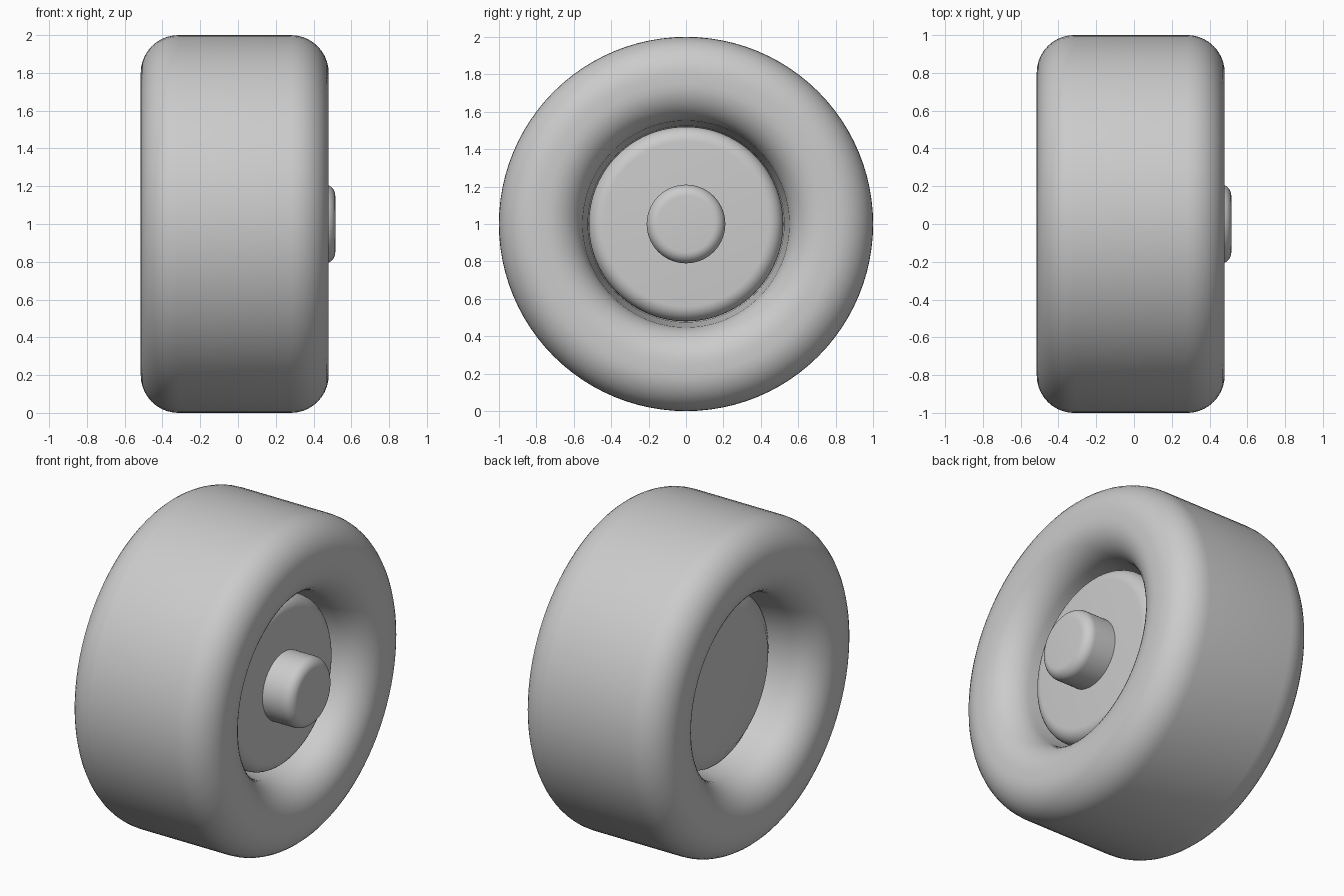
import bpy, bmesh, math

if "Cube" in bpy.data.objects:
    bpy.data.objects.remove(bpy.data.objects["Cube"])

SEGMENTS = 96

grey = bpy.data.materials.new("light grey")
grey.diffuse_color = (0.6, 0.6, 0.6, 1)
grey.use_nodes = True
grey.node_tree.nodes["Principled BSDF"].inputs["Base Color"].default_value = grey.diffuse_color


def arc(cx, cr, rad, start, end, steps=10):
    """Arc of (x, radius) points, angles in degrees."""
    pts = []
    for i in range(steps + 1):
        a = math.radians(start + (end - start) * i / steps)
        pts.append((cx + rad * math.cos(a), cr + rad * math.sin(a)))
    return pts


def lathe(name, profile, closed):
    """Spin an (x, radius) profile around the wheel axle."""
    bm = bmesh.new()
    rings = []
    for x, r in profile:
        ring = []
        for s in range(SEGMENTS):
            a = 2 * math.pi * s / SEGMENTS
            ring.append(bm.verts.new((x, r * math.cos(a), r * math.sin(a))))
        rings.append(ring)
    count = len(rings) if closed else len(rings) - 1
    for i in range(count):
        a, b = rings[i], rings[(i + 1) % len(rings)]
        for s in range(SEGMENTS):
            t = (s + 1) % SEGMENTS
            bm.faces.new((a[s], a[t], b[t], b[s]))
    if not closed:  # flat end caps
        bm.faces.new(rings[0])
        bm.faces.new(rings[-1])
    bmesh.ops.recalc_face_normals(bm, faces=bm.faces)
    mesh = bpy.data.meshes.new(name)
    bm.to_mesh(mesh)
    bm.free()
    mesh.materials.append(grey)
    mesh.shade_smooth()
    mesh.set_sharp_from_angle(angle=math.radians(35))
    obj = bpy.data.objects.new(name, mesh)
    obj.location.z = 1
    bpy.context.collection.objects.link(obj)
    return obj


# Tyre: fat rounded section, inner wall narrowing slightly to the middle
tyre = (arc(0.28, 0.80, 0.2, 90, 0)
        + arc(0.28, 0.75, 0.2, 0, -90)
        + [(0.12, 0.525), (-0.0175, 0.515), (-0.155, 0.525)]
        + arc(-0.315, 0.75, 0.2, 270, 180)
        + arc(-0.315, 0.80, 0.2, 180, 90))
lathe("tyre", tyre, True)

# Hub disc: rounded outer rim, softly chamfered back
hub = ([(-0.25, 0.40), (-0.24, 0.46), (-0.20, 0.52)]
       + arc(0.235, 0.44, 0.08, 90, 0, 8))
lathe("hub", hub, False)

# Axle cap: short post with rounded end
cap = [(0.20, 0.21)] + arc(0.455, 0.15, 0.06, 90, 0, 8)
lathe("axle_cap", cap, False)
